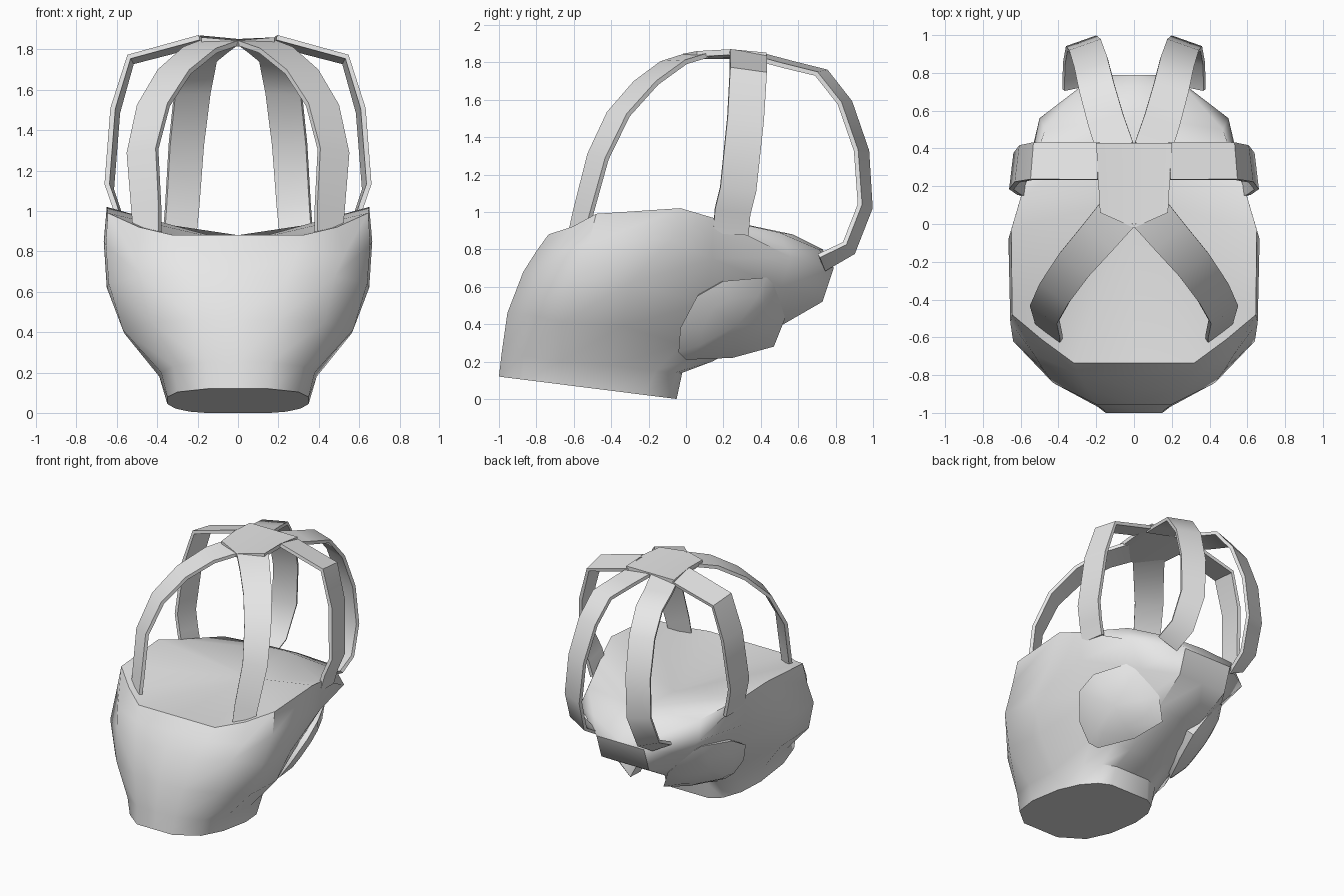
import bpy
import bmesh
from mathutils import Vector

cube = bpy.data.objects.get("Cube")
if cube:
    bpy.data.objects.remove(cube, do_unlink=True)

# One matte grey for the whole mask
GREY = (0.8, 0.8, 0.8, 1.0)
grey = bpy.data.materials.new("plain grey")
grey.use_nodes = True
grey.diffuse_color = GREY
shader = next(n for n in grey.node_tree.nodes if n.type == "BSDF_PRINCIPLED")
shader.inputs["Base Color"].default_value = GREY


def finish(bm, name, angle=0.8):
    """Mirror the half mesh, turn it into an object and shade it."""
    geom = bm.verts[:] + bm.edges[:] + bm.faces[:]
    bmesh.ops.mirror(bm, geom=geom, axis="X", merge_dist=0.001)
    bmesh.ops.remove_doubles(bm, verts=bm.verts[:], dist=0.001)
    bmesh.ops.recalc_face_normals(bm, faces=bm.faces[:])
    mesh = bpy.data.meshes.new(name)
    bm.to_mesh(mesh)
    bm.free()
    mesh.materials.append(grey)
    obj = bpy.data.objects.new(name, mesh)
    bpy.context.collection.objects.link(obj)
    bpy.ops.object.select_all(action="DESELECT")
    obj.select_set(True)
    bpy.context.view_layer.objects.active = obj
    bpy.ops.object.shade_smooth_by_angle(angle=angle)


def add_ring(bm, points):
    return [bm.verts.new(p) for p in points]


def bridge(bm, a, b, closed=False):
    """Join two rows of vertices with quads."""
    for i in range(len(a) if closed else len(a) - 1):
        j = (i + 1) % len(a)
        bm.faces.new((a[i], a[j], b[j], b[i]))


# Mask body: half rings from the tilted snout plate up to the rim,
# each running from the front, round the side, to the back
snout = [(.15, -1), (.3, -.87), (.35, -.67), (.35, -.4), (.31, -.22), (.24, -.1), (.16, -.05)]
neck = [(.16, -.985, .25), (.32, -.87, .23), (.38, -.67, .2), (.39, -.4, .18),
        (.32, -.16, .15), (.24, -.06, .14), (.14, -.02, .14)]
jaw = [(.2, -.955, .46), (.43, -.84, .45), (.57, -.66, .41), (.56, -.34, .39),
       (.36, -.02, .29), (.25, .1, .24), (.15, .14, .2)]
cheek = [(.25, -.87, .68), (.48, -.77, .68), (.64, -.62, .64), (.65, -.3, .62),
         (.46, .1, .51), (.28, .36, .42), (.18, .47, .37)]
brow = [(.29, -.8, .79), (.53, -.69, .79), (.655, -.52, .83), (.665, -.08, .85),
        (.59, .14, .75), (.36, .51, .6), (.2, .73, .52)]
rim = [(.32, -.735, .88), (.49, -.61, .92), (.645, -.48, .99), (.65, -.03, 1.02),
       (.6, .14, .97), (.5, .56, .76), (.2, .79, .7)]

bm = bmesh.new()
plate = [(x, y, .126 * (-.05 - y)) for x, y in snout]
rings = []
for row in (plate, neck, jaw, cheek, brow, rim):
    front, back = (0, *row[0][1:]), (0, *row[-1][1:])
    rings.append(add_ring(bm, [front, *row, back]))
for low, high in zip(rings, rings[1:]):
    bridge(bm, low, high)
bm.faces.new(rings[0])

# Valley filling the front opening, and the back pad rising behind it
top = rings[-1]
valley, shoulder, corner, ridge, slope, tail = add_ring(
    bm, [(0, .14, .84), (.56, .26, .89), (.47, .5, .89), (0, .57, .88),
         (.28, .71, .8), (0, .73, .8)])
for i in range(5):
    bm.faces.new((valley, top[i], top[i + 1]))
for face in ((valley, top[5], ridge), (top[5], corner, ridge),
             (top[5], shoulder, corner), (top[5], top[6], shoulder),
             (top[6], corner, shoulder), (corner, top[6], slope),
             (top[6], top[7], slope), (corner, slope, tail, ridge),
             (slope, top[7], top[8], tail)):
    bm.faces.new(face)
finish(bm, "mask_body")

# Domed filter discs, tilted down and back on each cheek
outline = [(-.04, .25), (-.03, .38), (.06, .55), (.2, .63), (.43, .65),
           (.48, .6), (.53, .43), (.47, .28), (.25, .22), (0, .21)]
normal = Vector((.75, .38, -.55)).normalized()
centre = Vector((.36, .25, .43))


def disc_point(y, z):
    drop = normal.y * (y - centre.y) + normal.z * (z - centre.z)
    return Vector((centre.x - drop / normal.x, y, z))


bm = bmesh.new()
edge = [disc_point(y, z) for y, z in outline]
layers = []
for scale, lift in ((.8, -.07), (1, 0), (.65, .045)):
    layers.append(add_ring(bm, [centre.lerp(p, scale) + normal * lift for p in edge]))
for a, b in zip(layers, layers[1:]):
    bridge(bm, a, b, closed=True)
bm.faces.new(layers[0])
tip = bm.verts.new(centre + normal * .065)
for i, v in enumerate(layers[-1]):
    bm.faces.new((v, layers[-1][i - 1], tip))
finish(bm, "filter_discs")

# Head straps: bent flat bands facing away from the middle of the head
HEAD = Vector((0, .2, 1.1))


def strap(name, path, start_width, end_width, thick=.025):
    pts = [Vector(p) for p in path]
    bm = bmesh.new()
    sections = []
    for i, p in enumerate(pts):
        along = pts[min(i + 1, len(pts) - 1)] - pts[max(i - 1, 0)]
        across = along.cross(p - HEAD).normalized()
        out = across.cross(along).normalized()
        t = i / (len(pts) - 1)
        half = across * (start_width + (end_width - start_width) * t) / 2
        inner = p - out * thick
        sections.append(add_ring(bm, [p - half, p + half, inner + half, inner - half]))
    for a, b in zip(sections, sections[1:]):
        bridge(bm, a, b, closed=True)
    bm.faces.new(sections[0])
    bm.faces.new(sections[-1])
    finish(bm, name)


strap("front_straps", [(.08, .06, 1.85), (.19, -.07, 1.81), (.32, -.22, 1.7),
                       (.425, -.37, 1.53), (.48, -.48, 1.3), (.46, -.56, 1),
                       (.455, -.59, .88)], .22, .15)
strap("side_straps", [(.19, .335, 1.855), (.54, .335, 1.76), (.62, .32, 1.5),
                      (.65, .28, 1.12), (.61, .25, 1), (.58, .24, .88)], .2, .19)
strap("back_straps", [(.1, .4, 1.84), (.15, .55, 1.8), (.2, .73, 1.755),
                      (.23, .86, 1.59), (.26, .95, 1.33), (.28, .97, 1.03),
                      (.3, .88, .8), (.31, .73, .72)], .2, .16)

# Crown piece where the straps meet
bm = bmesh.new()
crown = [(0, -.02, 1.845), (.18, .06, 1.86), (.19, .24, 1.87), (.2, .43, 1.852), (0, .43, 1.852)]
upper = add_ring(bm, crown)
lower = add_ring(bm, [(x, y, z - .03) for x, y, z in crown])
bridge(bm, upper, lower)
bm.faces.new(upper)
bm.faces.new(lower)
finish(bm, "crown_piece")
